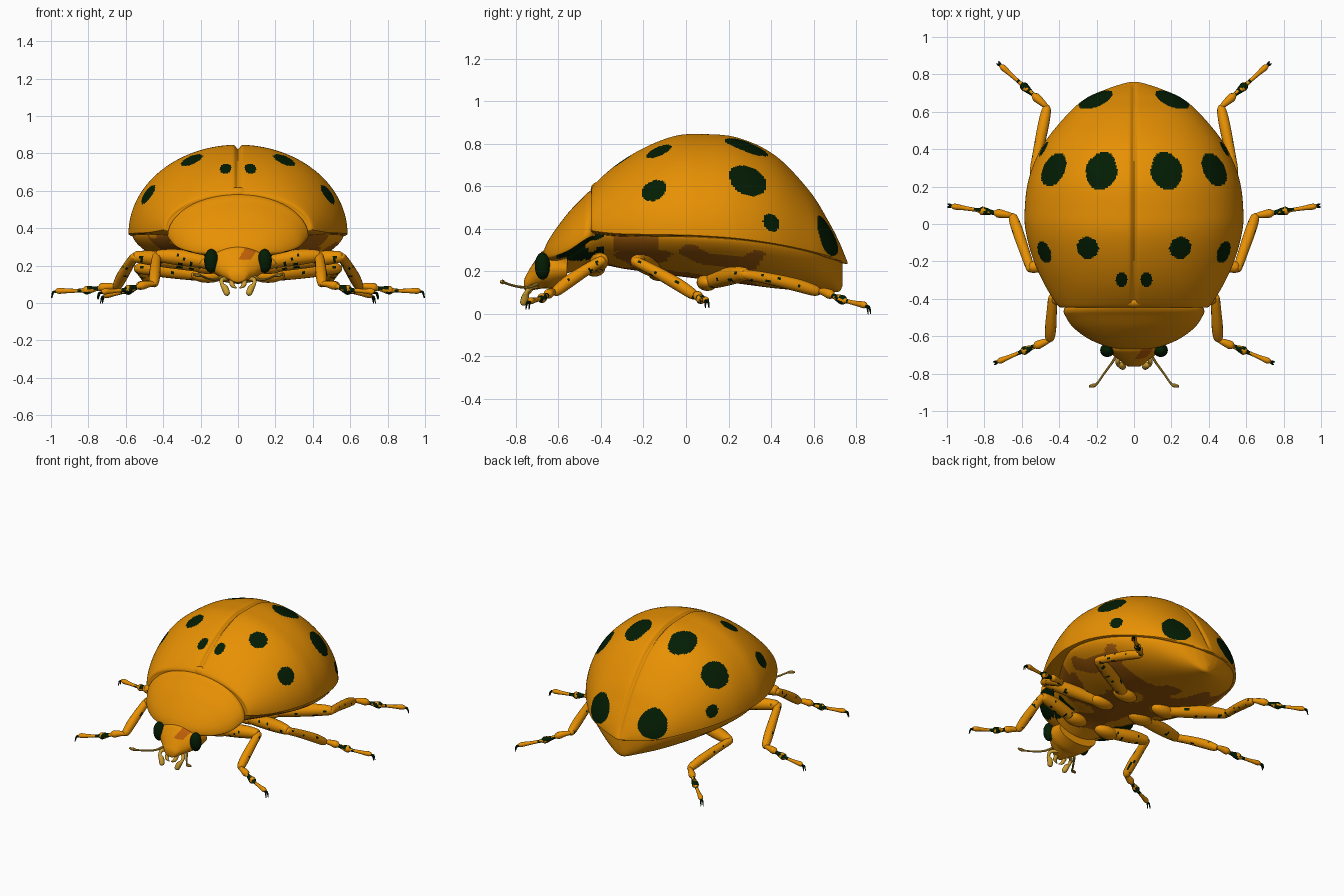
import bpy, bmesh, math
from mathutils import Vector, noise

if "Cube" in bpy.data.objects:
    bpy.data.objects.remove(bpy.data.objects["Cube"])

def material(name, r, g, b):
    m = bpy.data.materials.new(name)
    m.diffuse_color = (r, g, b, 1)
    m.use_nodes = True
    m.node_tree.nodes["Principled BSDF"].inputs["Base Color"].default_value = m.diffuse_color
    return m

ORANGE = material("orange", .80, .28, .001)
BLACK = material("green_black", .001, .012, .001)
BROWN = material("brown", .36, .105, .003)
RUST = material("rust", .52, .115, .002)
STRAW = material("straw", .62, .35, .03)

def spline(rows, n):
    """Smooth interpolation through rows of numbers, n steps per span."""
    out = []
    for i in range(len(rows) - 1):
        a, b, c, d = (rows[max(0, min(len(rows) - 1, i + k))] for k in (-1, 0, 1, 2))
        for s in range(n):
            t = s / n
            out.append([q + .5 * t * (r - p + t * (2*p - 5*q + 4*r - s2 + t * (3*(q - r) + s2 - p)))
                        for p, q, r, s2 in zip(a, b, c, d)])
    return out + [list(rows[-1])]

def skin(bm, rings):
    """Join vertex rings into a capped skin; returns (face, row fraction)."""
    rings = [[bm.verts.new(p) for p in ring] for ring in rings]
    made = []
    for i in range(len(rings) - 1):
        a, b = rings[i], rings[i + 1]
        for k in range(len(a)):
            j = (k + 1) % len(a)
            made.append((bm.faces.new((a[k], a[j], b[j], b[k])), i / (len(rings) - 1)))
    bm.faces.new(rings[0])
    bm.faces.new(rings[-1])
    bmesh.ops.recalc_face_normals(bm, faces=bm.faces)
    bm.normal_update()
    return made

def finish(bm, name, mats, mirror=False):
    me = bpy.data.meshes.new(name)
    bm.to_mesh(me)
    bm.free()
    for m in mats:
        me.materials.append(m)
    ob = bpy.data.objects.new(name, me)
    bpy.context.collection.objects.link(ob)
    if mirror:
        ob.modifiers.new("mirror", 'MIRROR')
    return ob

def loft(name, stations, mats, nu=24, nd=16, steps=6, warp=1.0, power=1.0, groove=0, rule=None):
    """Stations: y, half width, rim z, height above rim, depth below rim."""
    bm = bmesh.new()
    rings = []
    for y, w, z, up, dn in spline(stations, steps):
        w, up, dn = max(w, .004), max(up, .002), max(dn, .002)
        ring = []
        for k in range(nu + 1):
            u = 2 * k / nu - 1
            a = math.copysign(abs(u) ** warp, u) * math.pi / 2
            x = w * math.sin(a)
            cut = min(groove, up * .3) * math.exp(-(x / .014) ** 2)
            ring.append((x, y, z + up * math.cos(a) - cut))
        for k in range(1, nd):
            a = math.pi * k / nd
            ring.append((w * math.cos(a), y, z - dn * math.sin(a) ** power))
        rings.append(ring)
    skin(bm, rings)
    if rule:
        rule(bm)
    return finish(bm, name, mats)

def tube(name, pts, mats, sides=10, steps=5, rule=None, mirror=True):
    """Points: x, y, z, radius."""
    bm = bmesh.new()
    path = spline(pts, steps)
    rings = []
    for i, (x, y, z, r) in enumerate(path):
        t = Vector(path[min(i + 1, len(path) - 1)][:3]) - Vector(path[max(i - 1, 0)][:3])
        side = t.cross(Vector((.3, .1, 1))).normalized()
        over = side.cross(t).normalized()
        rings.append([Vector((x, y, z)) + max(r, .002) * (side * math.cos(q) + over * math.sin(q))
                      for q in (2 * math.pi * k / sides for k in range(sides))])
    for f, s in skin(bm, rings):
        if rule and rule(f.calc_center_median(), f.normal, s):
            f.material_index = 1
    return finish(bm, name, mats, mirror)

def ball(name, loc, scale, mat, mirror=False):
    bm = bmesh.new()
    bmesh.ops.create_uvsphere(bm, u_segments=24, v_segments=16, radius=1)
    for v in bm.verts:
        v.co = Vector([c * s + l for c, s, l in zip(v.co, scale, loc)])
    return finish(bm, name, [mat], mirror)

# Wing cases: domed loft with a central seam and spots (x, y, z, radius, sideways squeeze)
SPOTS = [(.065, -.30, .725, .048, 1.5), (.25, -.13, .765, .063, 1), (.485, -.15, .59, .06, 1),
         (.175, .285, .80, .106, 1.22), (.435, .30, .63, .094, 1), (.49, .40, .43, .044, 1),
         (.21, .675, .37, .100, 1.05)]

def paint_spots(bm):
    for x, y, z, r, k in SPOTS:
        goal = Vector((x, y, z))
        c = min((v.co for v in bm.verts), key=lambda p: (p - goal).length).copy()
        for f in bm.faces:
            p = f.calc_center_median()
            p.x = abs(p.x)
            d = p - c
            d.x *= k
            if d.length < r * (1 + .1 * noise.noise(p * 12)):
                f.material_index = 1

loft("wing_cases", [
    (-.445, .375, .400, .165, .02), (-.435, .408, .390, .215, .02), (-.33, .475, .378, .322, .02),
    (-.20, .535, .374, .406, .02), (-.06, .575, .372, .463, .02), (.06, .585, .368, .478, .02),
    (.24, .563, .355, .475, .02), (.42, .488, .330, .415, .02), (.58, .362, .297, .283, .02),
    (.67, .260, .272, .165, .02), (.72, .150, .256, .085, .015), (.75, .06, .245, .025, .01),
    (.76, .015, .24, .005, .005)],
    [ORANGE, BLACK], nu=220, nd=12, steps=20, warp=1.15, groove=.022, rule=paint_spots)

# Small plate where the wing cases meet
ball("scutellum", (0, -.418, .583), (.06, .03, .036), ORANGE)

# Belly: brown mottling along the middle and front flanks, black beside the neck
def paint_belly(bm):
    for f in bm.faces:
        p = f.calc_center_median()
        flank = -.34 < p.y < -.13 and p.z > .28 and noise.noise(p * 14) > -.25
        middle = noise.noise(p * 6.5) > -.16 + max(0, p.y - .32) * 5 + max(0, p.z - .28) * 12 \
            + max(0, -.36 - p.y) * 4
        if p.y < -.39 and abs(p.x) > .17 and p.z > .25 and noise.noise(p * 12) > -.2:
            f.material_index = 2
        elif flank or middle:
            f.material_index = 1

loft("belly", [
    (-.56, .20, .29, .05, .10), (-.42, .32, .37, .05, .14), (-.28, .395, .37, .05, .16),
    (-.10, .50, .365, .05, .18), (.06, .56, .36, .05, .195), (.24, .545, .348, .05, .205),
    (.42, .468, .325, .05, .205), (.58, .34, .292, .04, .185), (.68, .205, .264, .03, .16),
    (.72, .11, .25, .02, .145), (.735, .04, .24, .01, .11)],
    [ORANGE, BROWN, BLACK], nu=16, nd=90, steps=12, power=1.3, rule=paint_belly)

# Shield behind the head, dark underneath at the sides
def paint_shield(bm):
    for f in bm.faces:
        p = f.calc_center_median()
        if f.normal.z < -.6 and abs(p.x) > .2 and p.y > -.61:
            f.material_index = 1

loft("neck_shield", [
    (-.425, .335, .375, .195, .03), (-.442, .365, .370, .211, .035), (-.465, .376, .36, .208, .04),
    (-.49, .368, .345, .197, .042), (-.55, .328, .305, .175, .04), (-.61, .25, .280, .122, .035),
    (-.65, .16, .275, .065, .03), (-.668, .08, .275, .025, .02)],
    [ORANGE, BLACK], nu=40, nd=28, steps=8, rule=paint_shield)

# Head with a rust patch on the forehead
def paint_head(bm):
    for f in bm.faces:
        p = f.calc_center_median()
        if f.normal.y < 0 and .232 < p.z < .3 and .0 < p.x - (p.z - .23) * .6 < .068:
            f.material_index = 1

loft("head", [
    (-.56, .15, .21, .06, .07), (-.63, .155, .21, .09, .09), (-.67, .145, .21, .088, .09),
    (-.70, .115, .19, .075, .075), (-.73, .075, .165, .055, .055), (-.755, .045, .145, .03, .035),
    (-.762, .02, .14, .015, .02)],
    [ORANGE, RUST], nu=64, nd=16, steps=10, rule=paint_head)
ball("eyes", (.143, -.675, .225), (.038, .036, .064), BLACK, True)

# Feelers and mouthparts
tube("antennae", [(.09, -.70, .14, .008), (.12, -.745, .125, .007), (.16, -.80, .13, .006),
                  (.195, -.85, .145, .006), (.215, -.863, .15, .011), (.24, -.868, .153, .006)],
     [STRAW], sides=8)
tube("palps", [(.05, -.70, .13, .012), (.085, -.73, .125, .012), (.085, -.75, .10, .011),
               (.07, -.755, .08, .018), (.058, -.765, .05, .016), (.054, -.768, .04, .004)], [STRAW])
tube("jaws", [(.035, -.73, .12, .014), (.03, -.75, .095, .012), (.008, -.757, .08, .003)], [STRAW])

# Legs: hip, knee, ankle, and toe points
LEGS = {"front": ((.13, -.43, .215), (.435, -.395, .25), (.45, -.62, .10), (.725, -.735, .055)),
        "middle": ((.16, -.13, .195), (.555, -.235, .245), (.65, .045, .085), (.97, .095, .06)),
        "hind": ((.16, .10, .148), (.535, .28, .185), (.465, .625, .105), (.71, .845, .035))}

def chain(a, b, steps):
    a, b = Vector(a), Vector(b)
    return [(*(a.lerp(b, t) + Vector((0, 0, dz))), r) for t, dz, r in steps]

def mottled(p, n, s):
    return n.z < .6 and noise.noise(p * 34) > .4

def banded(p, n, s):
    return abs(s - .5) < .16 and noise.noise(p * 40) > -.12

for side, (hip, knee, ankle, toe) in LEGS.items():
    ball(side + "_hips", hip, (.09, .05, .04), ORANGE, True)
    tube(side + "_femurs", chain(hip, knee, [(0, 0, .03), (.2, .003, .038), (.6, .008, .043),
         (.9, .005, .035), (1, 0, .026), (1.03, 0, .008)]), [ORANGE, BLACK], 16, 10, mottled)
    tube(side + "_tibias", chain(knee, ankle, [(-.06, 0, .01), (0, 0, .023), (.3, .006, .027),
         (.7, .006, .03), (.95, 0, .025), (1.03, 0, .01)]), [ORANGE, BLACK], 14, 10, mottled)
    tube(side + "_feet", chain(ankle, toe, [(-.03, 0, .01), (.1, .006, .018), (.24, .004, .023),
         (.32, 0, .012), (.5, -.004, .023), (.58, -.004, .011), (.8, 0, .012), (.96, .004, .016),
         (1.02, 0, .006)]), [ORANGE, BLACK], 12, 6, banded)
    # Paired hooked claws
    d = (Vector(toe) - Vector(ankle)).normalized()
    across = Vector((-d.y, d.x, 0)) * .006
    for tag, s in (("a", 1), ("b", -1)):
        p = Vector(toe)
        tube(side + "_claws_" + tag, [(*p, .007), (*(p + d * .018 + across * s), .006),
             (*(p + d * .027 + across * s * 1.4 - Vector((0, 0, .031))), .002)], [BLACK], 6, 3)

# Smooth shading with sharp creases kept
for ob in bpy.context.scene.objects:
    ob.select_set(True)
    bpy.context.view_layer.objects.active = ob
bpy.ops.object.shade_smooth_by_angle(angle=math.radians(40))
